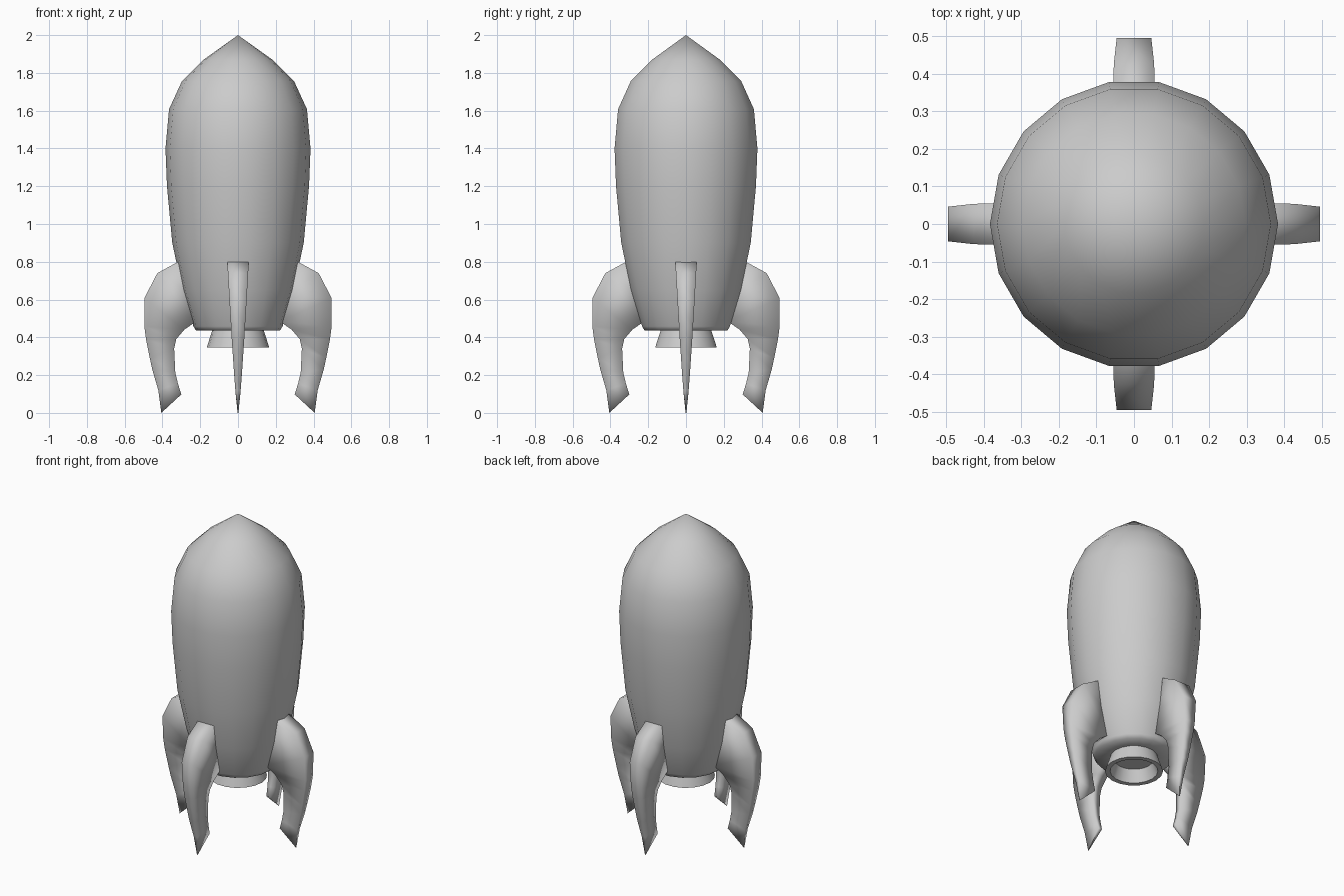
import bpy, bmesh, math

cube = bpy.data.objects.get("Cube")
if cube:
    bpy.data.objects.remove(cube, do_unlink=True)

grey = bpy.data.materials.new("light_grey")
grey.use_nodes = True
colour = (0.6, 0.6, 0.6, 1)
grey.diffuse_color = colour
grey.node_tree.nodes["Principled BSDF"].inputs["Base Color"].default_value = colour


def finish(bm, name, angle):
    """Turn a bmesh into a smooth-shaded grey object."""
    bmesh.ops.remove_doubles(bm, verts=bm.verts, dist=1e-4)
    bmesh.ops.recalc_face_normals(bm, faces=bm.faces)
    mesh = bpy.data.meshes.new(name)
    bm.to_mesh(mesh)
    bm.free()
    mesh.materials.append(grey)
    obj = bpy.data.objects.new(name, mesh)
    bpy.context.collection.objects.link(obj)
    bpy.ops.object.select_all(action='DESELECT')
    obj.select_set(True)
    bpy.context.view_layer.objects.active = obj
    bpy.ops.object.shade_smooth_by_angle(angle=math.radians(angle))
    return obj


def lathe(name, profile, sides, angle):
    """Spin a (radius, height) profile around the z axis."""
    bm = bmesh.new()
    verts = [bm.verts.new((r, 0, z)) for r, z in profile]
    edges = [bm.edges.new(pair) for pair in zip(verts, verts[1:])]
    bmesh.ops.spin(bm, geom=verts + edges, axis=(0, 0, 1), cent=(0, 0, 0),
                   angle=math.tau, steps=sides)
    return finish(bm, name, angle)


# Hull with a pointed nose and a narrow rounded base
lathe("hull", [(0, 2), (0.185, 1.868), (0.297, 1.756), (0.365, 1.608), (0.384, 1.4),
               (0.376, 1.2), (0.348, 0.9), (0.295, 0.65), (0.236, 0.458),
               (0.222, 0.435), (0.13, 0.435), (0, 0.435)], 18, 120)

# Flared hollow exhaust nozzle
lathe("nozzle", [(0.135, 0.44), (0.166, 0.345), (0.137, 0.345), (0.11, 0.42), (0, 0.42)], 18, 40)

# Curved fins: (outer, inner) outline pairs from shoulder to foot
outline = [((0.317, 0.80), (0.25, 0.79)), ((0.427, 0.74), (0.22, 0.62)),
           ((0.496, 0.607), (0.22, 0.485)), ((0.496, 0.458), (0.285, 0.44)),
           ((0.487, 0.39), (0.327, 0.39)), ((0.467, 0.29), (0.338, 0.34)),
           ((0.454, 0.23), (0.332, 0.215)), ((0.422, 0.12), (0.318, 0.155)),
           ((0.406, 0.0), (0.30, 0.098))]


def fin(name, turn):
    bm = bmesh.new()
    rings = []
    for (ro, zo), (ri, zi) in outline:
        ring = []
        for r, z, side in ((ro, zo, -1), (ro, zo, 1), (ri, zi, 1), (ri, zi, -1)):
            half = 0.002 + 0.055 * (z / 0.8) ** 0.8
            y = side * half
            ring.append(bm.verts.new((r * math.cos(turn) - y * math.sin(turn),
                                      r * math.sin(turn) + y * math.cos(turn), z)))
        rings.append(ring)
    for a, b in zip(rings, rings[1:]):
        for i in range(4):
            j = (i + 1) % 4
            bm.faces.new((a[i], a[j], b[j], b[i]))
    bm.faces.new(rings[0])
    bm.faces.new(rings[-1])
    finish(bm, name, 120)


for i, place in enumerate(("left", "back", "right", "front")):
    fin(place + "_fin", i * math.pi / 2)
